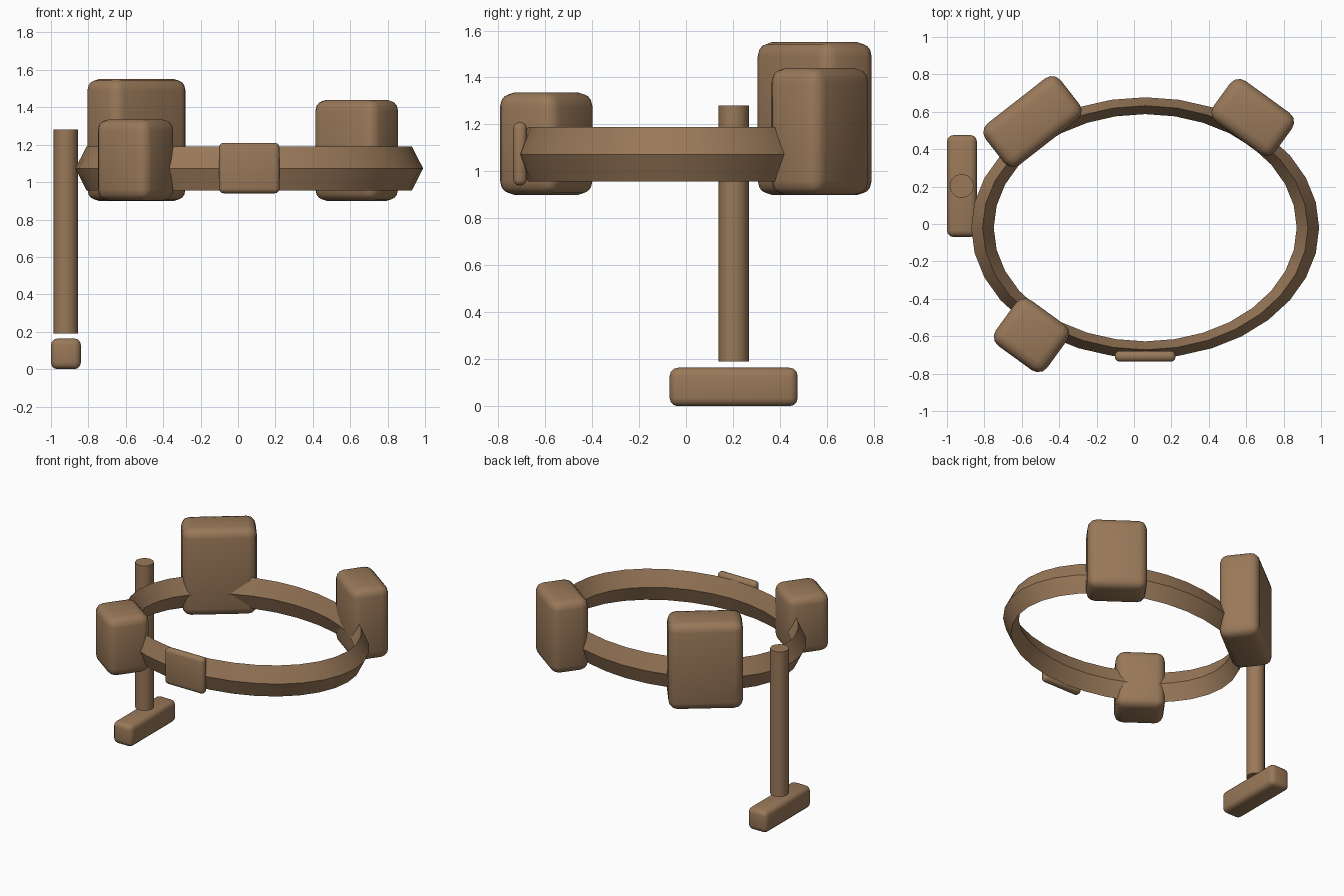
import bpy, bmesh, math
from mathutils import Matrix, Vector

if "Cube" in bpy.data.objects:
    bpy.data.objects.remove(bpy.data.objects["Cube"])

leather = bpy.data.materials.new("brown_leather")
leather.diffuse_color = (0.32, 0.19, 0.10, 1)
leather.use_nodes = True
leather.node_tree.nodes["Principled BSDF"].inputs["Base Color"].default_value = leather.diffuse_color


def finish(bm, name, loc, angle=0.0, smooth=40):
    bmesh.ops.recalc_face_normals(bm, faces=bm.faces)
    mesh = bpy.data.meshes.new(name)
    bm.to_mesh(mesh)
    bm.free()
    mesh.materials.append(leather)
    ob = bpy.data.objects.new(name, mesh)
    bpy.context.collection.objects.link(ob)
    ob.location = loc
    ob.rotation_euler.z = math.radians(angle)
    bpy.ops.object.select_all(action='DESELECT')
    ob.select_set(True)
    bpy.context.view_layer.objects.active = ob
    bpy.ops.object.shade_smooth_by_angle(angle=math.radians(smooth))
    return ob


def rounded_box(name, loc, size, radius, angle=0.0):
    bm = bmesh.new()
    bmesh.ops.create_cube(bm, size=1, matrix=Matrix.Diagonal((*size, 1)))
    bmesh.ops.bevel(bm, geom=bm.edges[:], offset=radius, segments=3,
                    profile=0.5, affect='EDGES')
    return finish(bm, name, loc, angle)


# Belt: oval ring with a tall diamond cross-section
bm = bmesh.new()
STEPS = 32
section = [(0.93, 0), (0.87, 0.117), (0.81, 0), (0.87, -0.117)]
rings = []
for i in range(STEPS):
    a = 2 * math.pi * i / STEPS
    rings.append([bm.verts.new((r * math.cos(a), 0.75 * r * math.sin(a), z))
                  for r, z in section])
for i in range(STEPS):
    p, q = rings[i], rings[(i + 1) % STEPS]
    for j in range(4):
        k = (j + 1) % 4
        bm.faces.new((p[j], q[j], q[k], p[k]))
finish(bm, "belt", (0.06, -0.02, 1.073), smooth=30)

# Pouches around the belt
rounded_box("large_pouch", (-0.543, 0.548, 1.225), (0.51, 0.28, 0.65), 0.06, 38)
rounded_box("medium_pouch", (0.635, 0.57, 1.17), (0.41, 0.27, 0.54), 0.06, -36)
rounded_box("small_pouch", (-0.548, -0.595, 1.118), (0.34, 0.30, 0.435), 0.06, -36)

# Buckle plate on the front
rounded_box("buckle", (0.06, -0.707, 1.075), (0.325, 0.058, 0.27), 0.026)

# Hanging rod and its cross bar
bm = bmesh.new()
bmesh.ops.create_cone(bm, cap_ends=True, segments=12, radius1=0.065,
                      radius2=0.065, depth=1.09)
finish(bm, "rod", (-0.921, 0.203, 0.735))
rounded_box("cross_bar", (-0.92, 0.203, 0.082), (0.16, 0.545, 0.164), 0.035)
